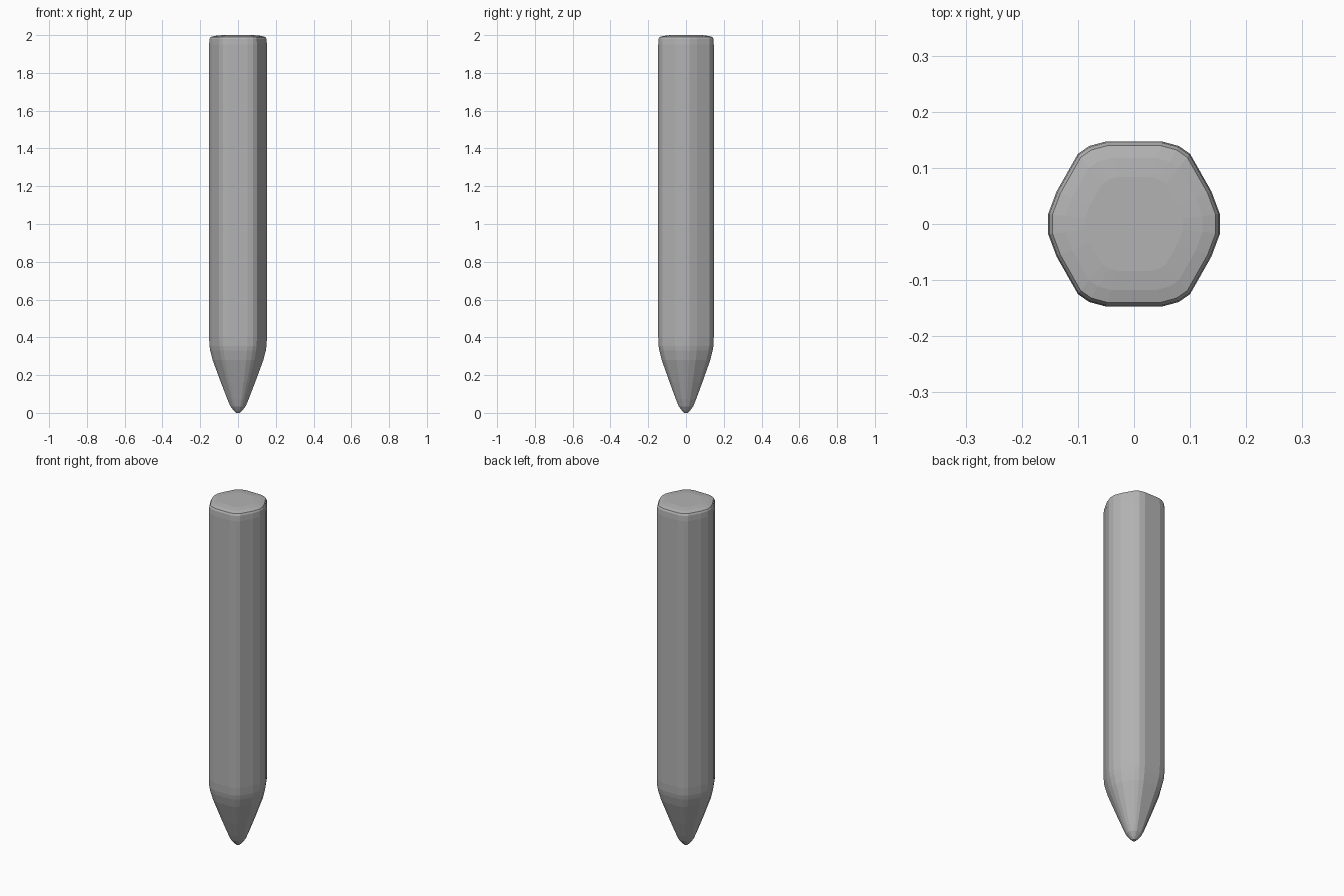
import bpy
import bmesh
from math import hypot

old = bpy.data.objects.get("Cube")
if old:
    bpy.data.objects.remove(old, do_unlink=True)

grey = bpy.data.materials.new("plain_grey")
grey.use_nodes = True
colour = (0.45, 0.45, 0.45, 1)
grey.diffuse_color = colour
grey.node_tree.nodes["Principled BSDF"].inputs["Base Color"].default_value = colour

# Rounded hexagon section: one quarter, mirrored to a full loop
quarter = [(0.153, 0.018), (0.138, 0.058), (0.1, 0.125), (0.08, 0.139), (0.05, 0.147)]
half = quarter + [(-x, y) for x, y in reversed(quarter)]
section = half + [(-x, -y) for x, y in half]

# Levels from tip to end: height, scale, roundness
levels = [
    (0.0, 0.07, 1), (0.012, 0.15, 1), (0.035, 0.27, 1), (0.07, 0.37, 0.9),
    (0.16, 0.6, 0.7), (0.28, 0.89, 0.5), (0.33, 0.97, 0.3), (0.355, 0.99, 0.1),
    (0.4, 1, 0), (1.95, 1, 0), (1.98, 0.985, 0), (1.99, 0.95, 0),
    (1.996, 0.8, 0), (2.0, 0.57, 0),
]


def ring(bm, z, scale, roundness):
    """Blend the hexagon section toward a circle at one height."""
    verts = []
    for x, y in section:
        radius = hypot(x, y)
        k = scale * (1 + roundness * (0.15 / radius - 1))
        verts.append(bm.verts.new((x * k, y * k, z)))
    return verts


# Pencil body, sharpened tip and softly domed end
bm = bmesh.new()
rings = [ring(bm, *level) for level in levels]
count = len(section)
for low, high in zip(rings, rings[1:]):
    for i in range(count):
        j = (i + 1) % count
        bm.faces.new((low[i], low[j], high[j], high[i]))
bm.faces.new(rings[0][::-1])
bm.faces.new(rings[-1])
bmesh.ops.recalc_face_normals(bm, faces=bm.faces[:])

mesh = bpy.data.meshes.new("pencil_body")
bm.to_mesh(mesh)
bm.free()
mesh.materials.append(grey)
body = bpy.data.objects.new("pencil_body", mesh)
bpy.context.collection.objects.link(body)
